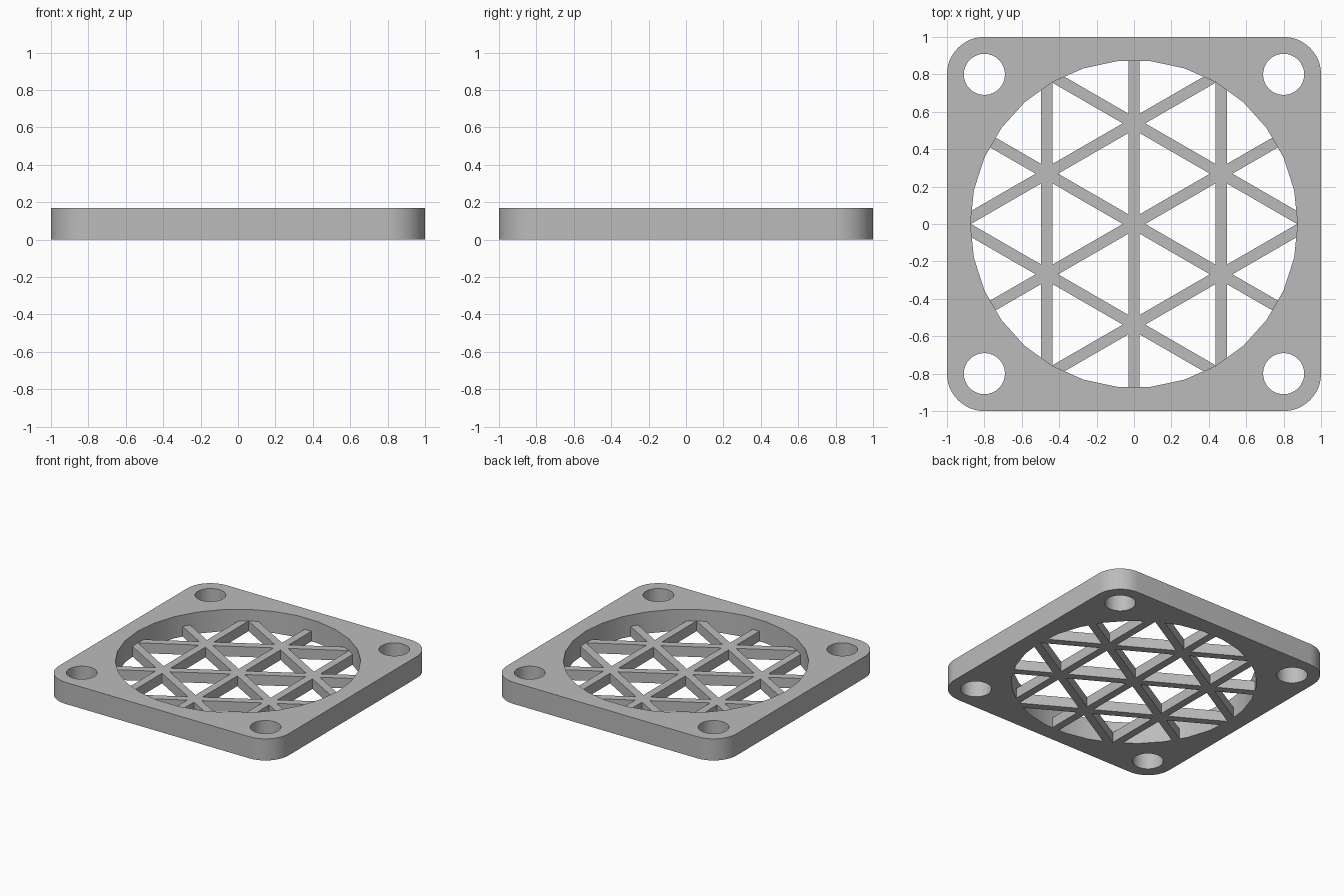
import bpy, bmesh, math
from mathutils import Matrix, Vector

cube = bpy.data.objects.get("Cube")
if cube:
    bpy.data.objects.remove(cube, do_unlink=True)

HEIGHT, GRILLE_H = 0.17, 0.08
CORNER, OPENING = 0.2, 0.875
BAR_W, BAR_GAP = 0.06, 0.466

grey = bpy.data.materials.new("plain_grey")
grey.use_nodes = True
colour = (0.5, 0.5, 0.5, 1)
grey.diffuse_color = colour
grey.node_tree.nodes["Principled BSDF"].inputs["Base Color"].default_value = colour


def make_object(name, bm):
    bmesh.ops.recalc_face_normals(bm, faces=bm.faces)
    mesh = bpy.data.meshes.new(name)
    bm.to_mesh(mesh)
    bm.free()
    mesh.materials.append(grey)
    obj = bpy.data.objects.new(name, mesh)
    bpy.context.collection.objects.link(obj)
    return obj


def add_prism(bm, outline, z0, z1):
    face = bm.faces.new([bm.verts.new((x, y, z0)) for x, y in outline])
    top = bmesh.ops.extrude_face_region(bm, geom=[face])["geom"]
    verts = [v for v in top if isinstance(v, bmesh.types.BMVert)]
    bmesh.ops.translate(bm, verts=verts, vec=(0, 0, z1 - z0))


def circle(cx, cy, r, n):
    return [(cx + r * math.cos(math.tau * i / n), cy + r * math.sin(math.tau * i / n))
            for i in range(n)]


def apply_boolean(target, cutter, operation):
    mod = target.modifiers.new(operation.lower(), "BOOLEAN")
    mod.operation, mod.object, mod.solver = operation, cutter, "EXACT"
    mod.use_self = True
    bpy.context.view_layer.update()
    graph = bpy.context.evaluated_depsgraph_get()
    mesh = bpy.data.meshes.new_from_object(target.evaluated_get(graph))
    target.modifiers.clear()
    target.data = mesh
    bpy.data.objects.remove(cutter, do_unlink=True)


# Square frame with rounded corners
outline = []
for k, (sx, sy) in enumerate([(1, 1), (-1, 1), (-1, -1), (1, -1)]):
    for i in range(13):
        a = math.radians(90 * k + 7.5 * i)
        outline.append((sx * (1 - CORNER) + CORNER * math.cos(a),
                        sy * (1 - CORNER) + CORNER * math.sin(a)))
bm = bmesh.new()
add_prism(bm, outline, 0, HEIGHT)
frame = make_object("fan_guard", bm)

# Round opening and four screw holes
bm = bmesh.new()
add_prism(bm, circle(0, 0, OPENING, 30), -0.1, HEIGHT + 0.1)
for sx in (-1, 1):
    for sy in (-1, 1):
        add_prism(bm, circle(sx * 0.8, sy * 0.8, 0.11, 32), -0.1, HEIGHT + 0.1)
apply_boolean(frame, make_object("hole_cutter", bm), "DIFFERENCE")

# Triangular grille: three directions of three parallel bars
bm = bmesh.new()
for angle in (0, 60, 120):
    turn = Matrix.Rotation(math.radians(angle), 2)
    for offset in (-BAR_GAP, 0, BAR_GAP):
        half = math.sqrt(OPENING ** 2 - offset ** 2) + 0.03
        corners = [(-1, -1), (1, -1), (1, 1), (-1, 1)]
        bar = [turn @ Vector((offset + sx * BAR_W / 2, sy * half)) for sx, sy in corners]
        add_prism(bm, bar, 0, GRILLE_H)
apply_boolean(frame, make_object("grille_bars", bm), "UNION")

# Smooth round walls, crisp edges
bpy.ops.object.select_all(action="DESELECT")
frame.select_set(True)
bpy.context.view_layer.objects.active = frame
bpy.ops.object.shade_smooth_by_angle(angle=math.radians(30))
